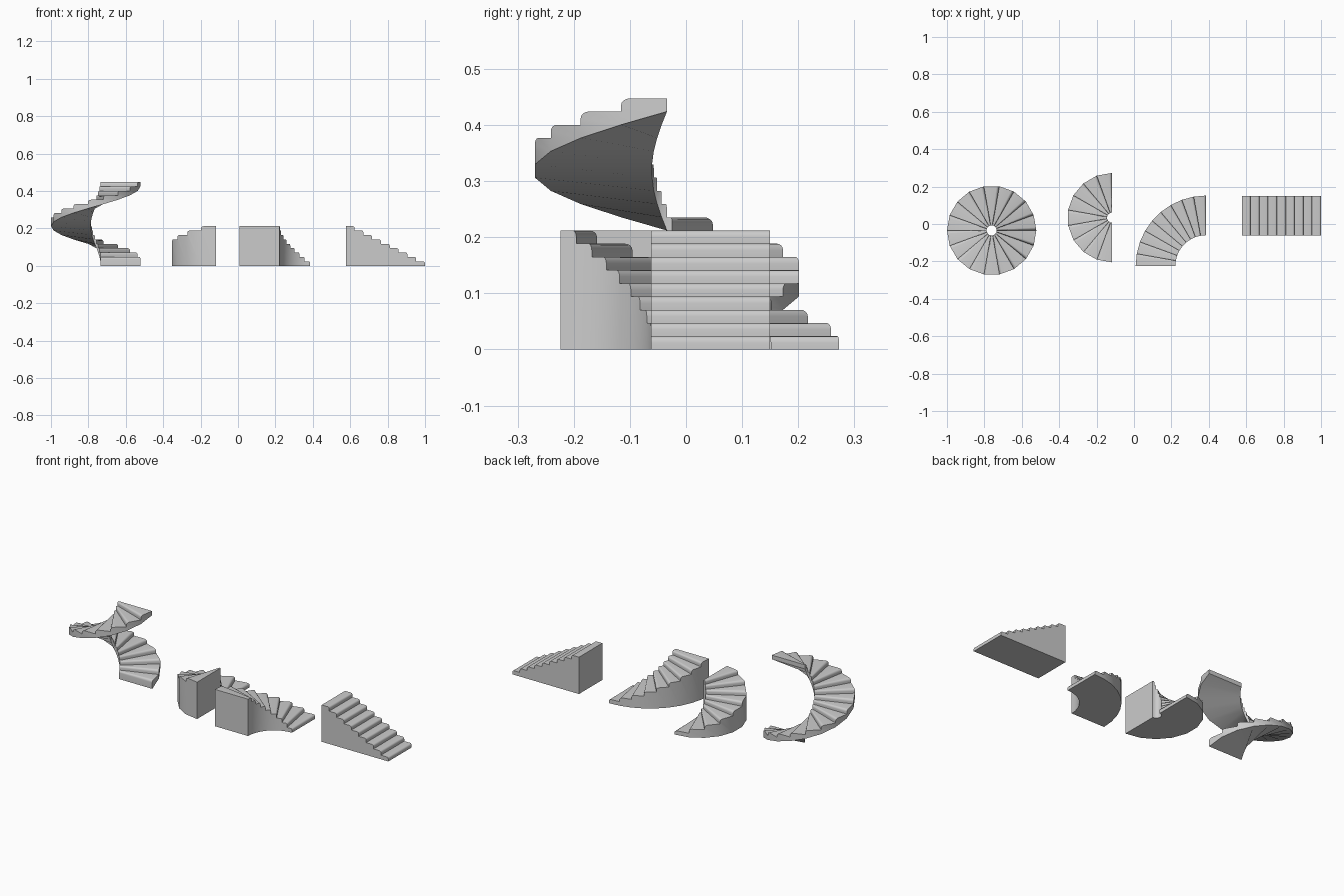
import bpy, bmesh, math
from mathutils import Vector

cube = bpy.data.objects.get("Cube")
if cube:
    bpy.data.objects.remove(cube, do_unlink=True)

RISE = 0.02355          # height of one step
WIDTH = 9 * RISE        # width of every flight
NOSE_RUN = 0.2          # rounded nose, as a share of the tread
NOSE_DROP = RISE * 0.5
NOSE_SEGS = 4

grey = bpy.data.materials.new("light_grey")
grey.use_nodes = True
grey.diffuse_color = (0.6, 0.6, 0.6, 1)
grey.node_tree.nodes["Principled BSDF"].inputs["Base Color"].default_value = (0.6, 0.6, 0.6, 1)


def straight_path(x, y, run):
    """Flight climbing towards -x."""
    return lambda s, side: Vector((x - s * run, y + side * WIDTH, 0))


def curved_path(cx, cy, inner, start, step):
    """Flight climbing counter-clockwise, with one straight chord per step."""
    def corner(i, r):
        a = math.radians(start + step * i)
        return Vector((cx + r * math.cos(a), cy + r * math.sin(a), 0))

    def at(s, side):
        r = inner + side * WIDTH
        i = math.floor(s)
        return corner(i, r).lerp(corner(i + 1, r), s - i)
    return at


def make_stairs(name, path, steps, floating=False):
    bm = bmesh.new()

    def pair(s, z):
        up = Vector((0, 0, z))
        return [bm.verts.new(path(s, side) + up) for side in (0, 1)]

    def strip(a, b):
        bm.faces.new((a[0], a[1], b[1], b[0]))

    def underside(i):
        return i * RISE if floating else 0

    low = first = pair(0, 0)
    back = None
    for i in range(steps):
        top = (i + (2 if floating else 1)) * RISE
        # riser, rounded nose and tread of this step
        line = [back or low]
        for k in range(NOSE_SEGS + 1):
            a = math.pi / 2 * k / NOSE_SEGS
            line.append(pair(i + NOSE_RUN * (1 - math.cos(a)),
                             top - NOSE_DROP * (1 - math.sin(a))))
        line.append(pair(i + 1, top))
        for a, b in zip(line, line[1:]):
            strip(a, b)
        # underside and both side walls
        next_low = pair(i + 1, underside(i + 1))
        strip(low, next_low)
        for side in (0, 1):
            wall = [low[side]] if back else []
            wall += [p[side] for p in line] + [next_low[side]]
            bm.faces.new(wall)
        low, back = next_low, line[-1]
    strip(low, back)    # end wall

    bmesh.ops.recalc_face_normals(bm, faces=bm.faces)
    mesh = bpy.data.meshes.new(name)
    bm.to_mesh(mesh)
    bm.free()
    mesh.materials.append(grey)
    obj = bpy.data.objects.new(name, mesh)
    bpy.context.collection.objects.link(obj)
    bpy.ops.object.select_all(action='DESELECT')
    obj.select_set(True)
    bpy.context.view_layer.objects.active = obj
    bpy.ops.object.shade_smooth_by_angle(angle=math.radians(30))


make_stairs("straight_stairs", straight_path(1.0, -0.062, 0.0471), 9)
make_stairs("quarter_turn_stairs", curved_path(0.385, -0.224, 0.164, 90, 10), 9)
make_stairs("half_turn_stairs", curved_path(-0.117, 0.034, 0.027, 90, 20), 9)
make_stairs("spiral_stairs", curved_path(-0.761, -0.034, 0.027, 0, 20), 18, floating=True)
